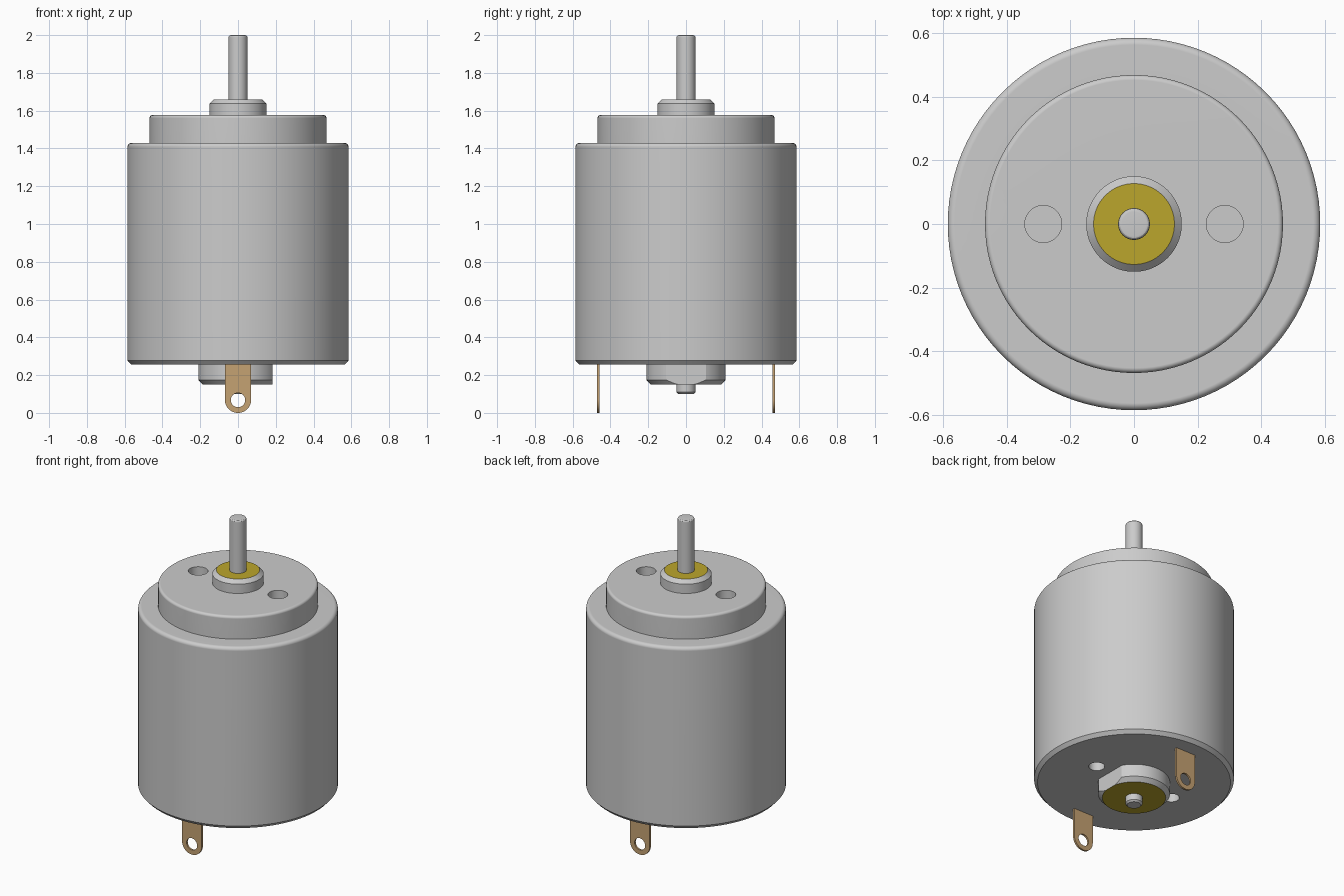
import bpy, bmesh
from math import sin, cos, pi
from mathutils import Vector

if "Cube" in bpy.data.objects:
    bpy.data.objects.remove(bpy.data.objects["Cube"])

SEG = 96


def material(name, rgb):
    m = bpy.data.materials.new(name)
    m.diffuse_color = (*rgb, 1)
    m.use_nodes = True
    m.node_tree.nodes["Principled BSDF"].inputs["Base Color"].default_value = m.diffuse_color
    return m


brass = material("brass", (0.50, 0.38, 0.025))
copper = material("copper", (0.56, 0.36, 0.17))


def make(name, bm, mat=None):
    bmesh.ops.recalc_face_normals(bm, faces=bm.faces)
    mesh = bpy.data.meshes.new(name)
    bm.to_mesh(mesh)
    bm.free()
    ob = bpy.data.objects.new(name, mesh)
    bpy.context.collection.objects.link(ob)
    if mat:
        mesh.materials.append(mat)
    return ob


def lathe(profile, seg=SEG):
    """Revolve an (r, z) profile whose ends lie on the axis into a solid."""
    bm = bmesh.new()
    vs = [bm.verts.new((r, 0, z)) for r, z in profile]
    es = [bm.edges.new(p) for p in zip(vs, vs[1:])]
    bmesh.ops.spin(bm, geom=vs + es, cent=(0, 0, 0), axis=(0, 0, 1),
                   angle=2 * pi, steps=seg, use_duplicate=False)
    bmesh.ops.remove_doubles(bm, verts=bm.verts, dist=1e-5)
    return bm


def fillet(r, z, rad, n=5):
    """Rounded outer top corner, going up the wall and onto the top."""
    return [(r - rad + rad * cos(i * pi / 2 / n), z - rad + rad * sin(i * pi / 2 / n))
            for i in range(n + 1)]


def cylinder(r, z0, z1, x=0, seg=48):
    bm = lathe([(0, z0), (r, z0), (r, z1), (0, z1)], seg)
    bmesh.ops.translate(bm, verts=bm.verts, vec=(x, 0, 0))
    return bm


def select(ob):
    bpy.ops.object.select_all(action='DESELECT')
    ob.select_set(True)
    bpy.context.view_layer.objects.active = ob


def cut(ob, bm):
    tool = make("cutter", bm)
    tool.hide_render = True
    mod = ob.modifiers.new("cut", 'BOOLEAN')
    mod.operation, mod.object, mod.solver = 'DIFFERENCE', tool, 'EXACT'
    select(ob)
    bpy.ops.object.modifier_apply(modifier=mod.name)
    bpy.data.objects.remove(tool)


def smooth(ob):
    select(ob)
    bpy.ops.object.shade_smooth_by_angle(angle=0.52)
    ob.modifiers.new("normals", 'WEIGHTED_NORMAL').keep_sharp = True


# Can: main drum, raised step and bearing collar with a bore for the bush
can = make("motor_can", lathe(
    [(0, 0.255), (0.565, 0.255), (0.585, 0.277)] + fillet(0.585, 1.43, 0.022)
    + [(0.468, 1.43)] + fillet(0.468, 1.577, 0.016)
    + [(0.15, 1.577), (0.15, 1.637), (0.127, 1.66), (0.127, 1.60), (0, 1.60)]))

# Blind holes in the top plate and the base
for x in (-0.285, 0.285):
    cut(can, cylinder(0.058, 1.48, 1.7, x))
    cut(can, cylinder(0.047, 0.1, 0.355, x))
smooth(can)

# Top bush
smooth(make("top_bush", cylinder(0.127, 1.60, 1.66, seg=SEG), brass))

# Rear bearing boss, chamfered below, with one flat on the right side
bm = lathe([(0, 0.15), (0.186, 0.15), (0.21, 0.175), (0.21, 0.26), (0, 0.26)])
cutres = bmesh.ops.bisect_plane(bm, geom=bm.verts[:] + bm.edges[:] + bm.faces[:],
                                plane_co=(0.182, 0, 0), plane_no=(1, 0, 0),
                                clear_outer=True)
bmesh.ops.holes_fill(bm, edges=[e for e in bm.edges if e.is_boundary])
boss = make("rear_boss", bm)
boss.data.materials.append(material("steel", (0.6, 0.6, 0.6)))
boss.data.materials.append(brass)
for p in boss.data.polygons:
    if p.normal.z < -0.99:
        p.material_index = 1
smooth(boss)

# Shaft running right through
smooth(make("shaft", lathe([(0, 0.10), (0.04, 0.10), (0.05, 0.11)]
                           + fillet(0.05, 2.0, 0.012, 3) + [(0, 2.0)], 48)))


# Solder tabs: round-ended strips with an eyelet, front and back
def tab(name, y):
    bm = bmesh.new()
    r, n, t = 0.07, 24, 0.012
    outline = [(r, 0.27)] + [(r * cos(a), r + r * sin(a))
                             for a in (-pi * i / n for i in range(n + 1))] + [(-r, 0.27)]
    f = bm.faces.new([bm.verts.new((x, y - t / 2, z)) for x, z in outline])
    ext = bmesh.ops.extrude_face_region(bm, geom=[f])
    bmesh.ops.translate(bm, vec=(0, t, 0),
                        verts=[v for v in ext["geom"] if isinstance(v, bmesh.types.BMVert)])
    ob = make(name, bm, copper)
    eye = cylinder(0.038, -0.1, 0.1, seg=32)
    for v in eye.verts:
        v.co = Vector((v.co.x, y + v.co.z, 0.068 + v.co.y))
    cut(ob, eye)
    smooth(ob)


tab("front_tab", -0.465)
tab("back_tab", 0.465)
